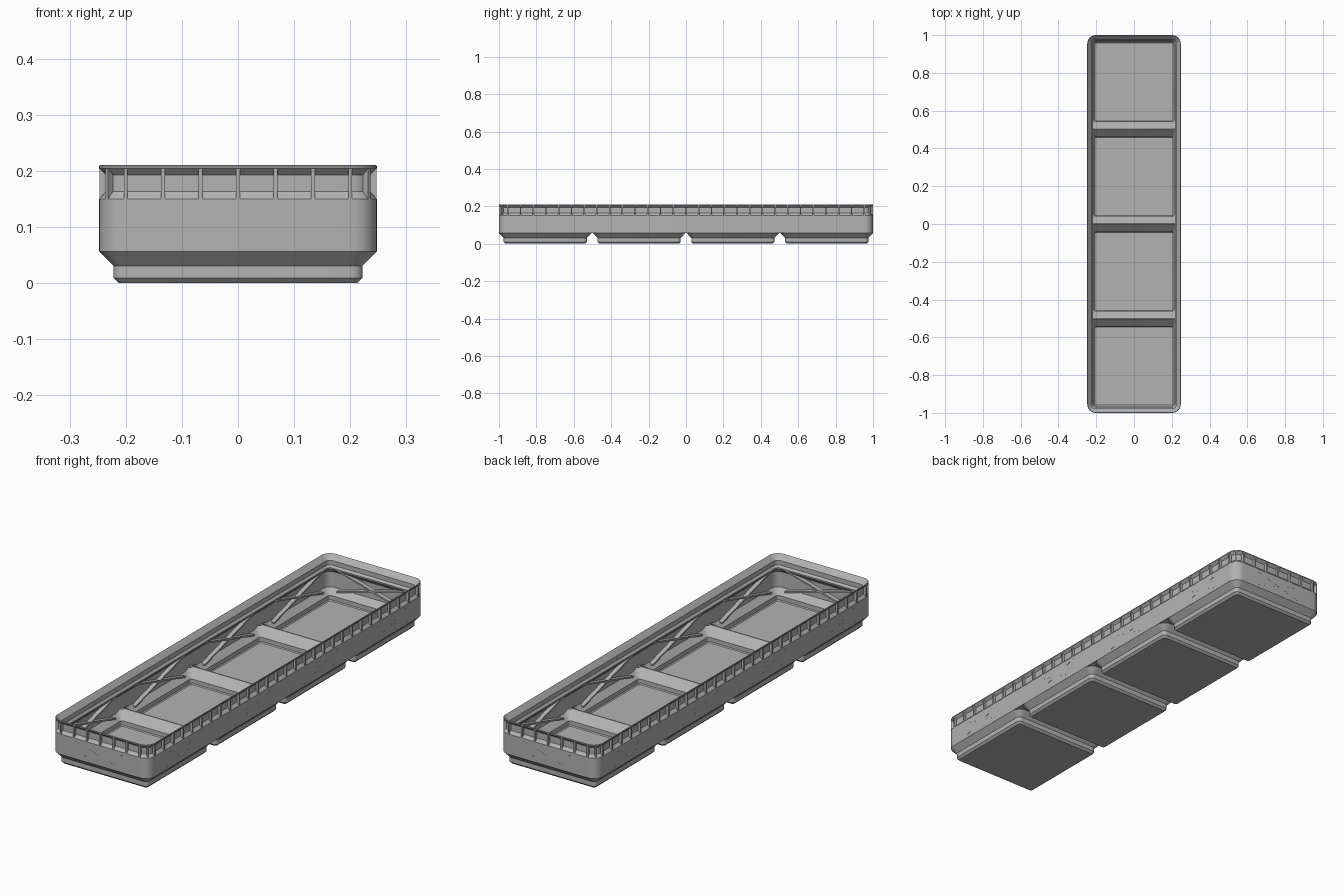
import bpy, bmesh, math
from mathutils import Matrix, Vector

if "Cube" in bpy.data.objects:
    bpy.data.objects.remove(bpy.data.objects["Cube"])

HX, HY, R = 0.2475, 1.0, 0.045      # outer half sizes and corner radius
CELLS = [-0.7525, -0.2508, 0.2508, 0.7525]

grey = bpy.data.materials.new("grey")
grey.diffuse_color = (0.45, 0.45, 0.45, 1)
grey.use_nodes = True
grey.node_tree.nodes["Principled BSDF"].inputs["Base Color"].default_value = grey.diffuse_color


def finish(bm, name):
    bmesh.ops.recalc_face_normals(bm, faces=bm.faces)
    me = bpy.data.meshes.new(name)
    bm.to_mesh(me)
    bm.free()
    ob = bpy.data.objects.new(name, me)
    bpy.context.collection.objects.link(ob)
    me.materials.append(grey)
    bpy.ops.object.select_all(action='DESELECT')
    ob.select_set(True)
    bpy.context.view_layer.objects.active = ob
    bpy.ops.object.shade_smooth_by_angle(angle=math.radians(30))
    return ob


def ring(bm, hx, hy, r, z, cy=0, seg=8):
    """Rounded rectangle of vertices at height z."""
    out = []
    for q, (sx, sy) in enumerate([(1, 1), (-1, 1), (-1, -1), (1, -1)]):
        for i in range(seg + 1):
            a = math.pi / 2 * (q + i / seg)
            out.append(bm.verts.new((sx * (hx - r) + r * math.cos(a),
                                     cy + sy * (hy - r) + r * math.sin(a), z)))
    return out


def bridge(bm, a, b):
    n = len(a)
    for i in range(n):
        bm.faces.new((a[i], a[(i + 1) % n], b[(i + 1) % n], b[i]))


def block(bm, pts, axis):
    """Extrude the polygon pts along the vector axis."""
    a = [bm.verts.new(p) for p in pts]
    b = [bm.verts.new(Vector(p) + Vector(axis)) for p in pts]
    bm.faces.new(a)
    bm.faces.new(b[::-1])
    bridge(bm, a, b)


# Outer wall with the recessed, flared stacking lip: (inset, height)
wall = [(0, 0.0567), (0, 0.150), (0.012, 0.163), (0.012, 0.193), (0, 0.205),
        (0, 0.209), (0.002, 0.211), (0.0227, 0.188), (0.0227, 0.167),
        (0.031, 0.158), (0.031, 0.152), (0.0105, 0.131), (0.0105, 0.0567)]
bm = bmesh.new()
rings = [ring(bm, HX - d, HY - d, R - d, z) for d, z in wall]
for i in range(len(rings)):
    bridge(bm, rings[i], rings[(i + 1) % len(rings)])
finish(bm, "wall_and_lip")

# Hollow feet: (half size, corner radius, height)
foot_out = [(0.2125, 0.0096, 0), (0.222, 0.019, 0.0096),
            (0.222, 0.019, 0.031), (0.2473, 0.045, 0.0567)]
foot_in = [(0.2473, 0.045, 0.0705), (0.211, 0.010, 0.034),
           (0.211, 0.010, 0.0145), (0.207, 0.006, 0.0105)]
for k, cy in enumerate(CELLS):
    bm = bmesh.new()
    rings = [ring(bm, h, h, r, z, cy) for h, r, z in foot_out + foot_in]
    for a, b in zip(rings, rings[1:]):
        bridge(bm, a, b)
    bm.faces.new(rings[0][::-1])
    bm.faces.new(rings[-1])
    finish(bm, f"foot_{k + 1}")

# Ridges that join neighbouring feet
bm = bmesh.new()
for y in (-0.5017, 0, 0.5017):
    block(bm, [(-0.245, y - 0.016, 0.0567), (-0.245, y + 0.016, 0.0567),
               (-0.245, y + 0.002, 0.0705), (-0.245, y - 0.002, 0.0705)],
          (0.49, 0, 0))
finish(bm, "cell_ridges")

# Small ribs across the recessed lip, seen from outside
bm = bmesh.new()


def lip_rib(x, y, ang):
    """Rib whose outer face sits at (x, y), facing direction ang."""
    n = Vector((math.cos(ang), math.sin(ang), 0))
    t = Vector((-n.y, n.x, 0)) * 0.0035
    p = Vector((x, y, 0)) - n * 0.0003
    prof = [(0, 0.149), (0, 0.206), (0.014, 0.192), (0.014, 0.163)]
    block(bm, [p - n * d + Vector((0, 0, z)) - t for d, z in prof], t * 2)


cx, cyy = HX - R, HY - R
for s in (1, -1):
    for i in range(7):
        lip_rib(-0.2 + i * 0.4 / 6, s * HY, s * math.pi / 2)
    for i in range(29):
        lip_rib(s * HX, -0.953 + i * 1.906 / 28, 0 if s > 0 else math.pi)
    for t in (1, -1):
        a = math.atan2(t, s)
        lip_rib(s * cx + R * math.cos(a), t * cyy + R * math.sin(a), a)
finish(bm, "lip_ribs")

# Crossed braces inside each wall panel, with fine seams outside
panels = [(Vector((s * HX, y, 0)), Vector((s, 0, 0))) for s in (1, -1) for y in CELLS]
panels += [(Vector((0, s * HY, 0)), Vector((0, s, 0))) for s in (1, -1)]


def crosses(name, half, thick, inner, outer):
    bm = bmesh.new()
    for p, n in panels:
        u = Vector((-n.y, n.x, 0))
        for s in (1, -1):
            pts = []
            for e, w in ((-1, -1), (1, -1), (1, 1), (-1, 1)):
                z = 0.102 + s * e * half * 0.28 + w * thick / 2
                pts.append(p - n * inner + u * e * half + Vector((0, 0, z)))
            block(bm, pts, n * (inner - outer))
    finish(bm, name)


crosses("inner_braces", 0.18, 0.007, 0.030, 0.0095)
crosses("outer_seams", 0.125, 0.0008, 0.002, -0.0003)
